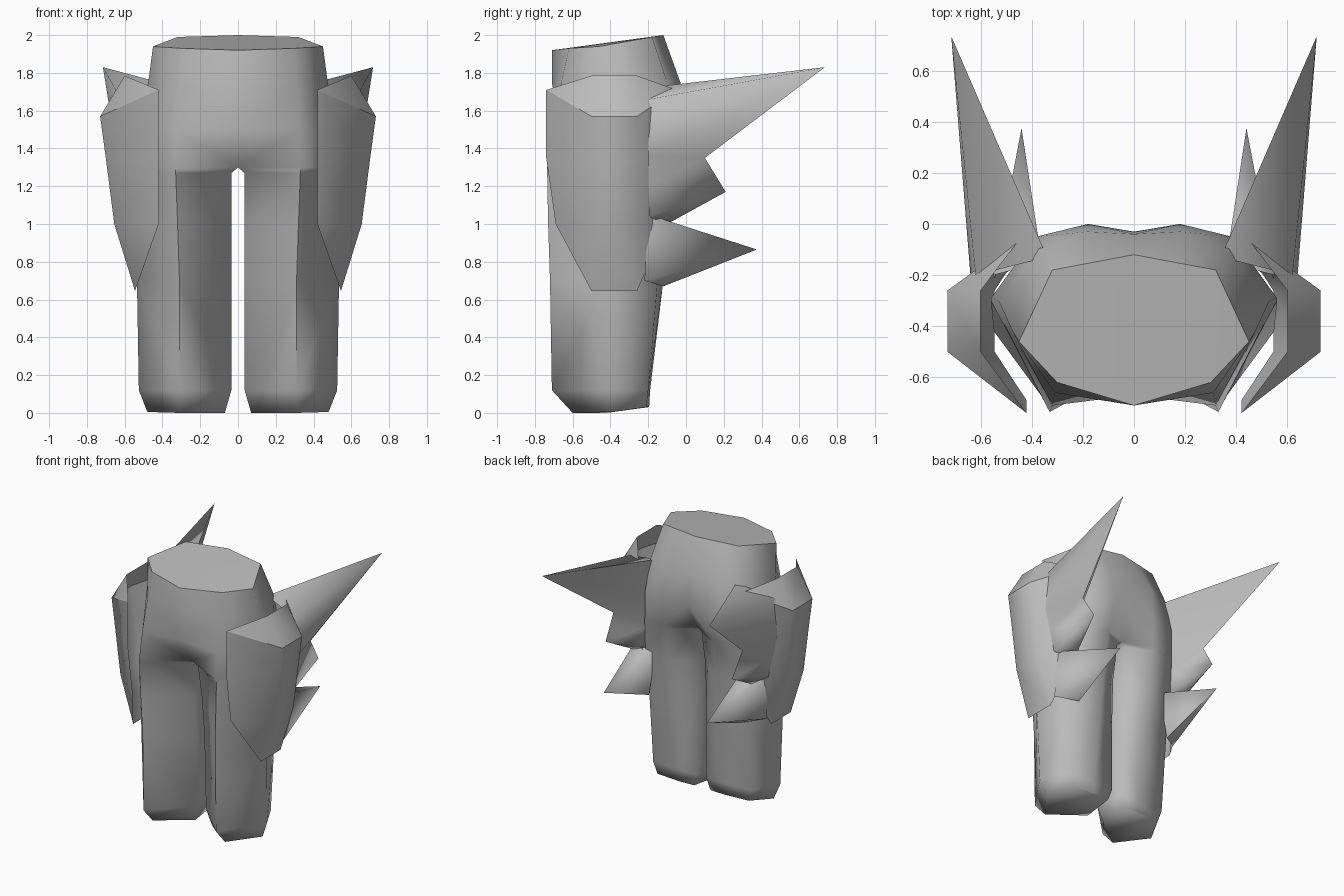
import bpy, bmesh, math

if "Cube" in bpy.data.objects:
    bpy.data.objects.remove(bpy.data.objects["Cube"])

grey = bpy.data.materials.new("grey")
grey.diffuse_color = (0.5, 0.5, 0.5, 1)
grey.use_nodes = True
grey.node_tree.nodes["Principled BSDF"].inputs["Base Color"].default_value = grey.diffuse_color


def build(name, verts, faces, angle):
    """Right half as a mesh, mirrored across x, smooth with sharp edges kept."""
    me = bpy.data.meshes.new(name)
    me.from_pydata(verts, [], faces)
    bm = bmesh.new()
    bm.from_mesh(me)
    bmesh.ops.remove_doubles(bm, verts=bm.verts, dist=0.0005)
    bmesh.ops.recalc_face_normals(bm, faces=bm.faces)
    bm.to_mesh(me)
    bm.free()
    me.materials.append(grey)
    ob = bpy.data.objects.new(name, me)
    bpy.context.collection.objects.link(ob)
    bpy.ops.object.select_all(action='DESELECT')
    ob.select_set(True)
    bpy.context.view_layer.objects.active = ob
    mod = ob.modifiers.new("mirror", 'MIRROR')
    mod.use_clip = True
    bpy.ops.object.modifier_apply(modifier="mirror")
    bpy.ops.object.shade_smooth_by_angle(angle=math.radians(angle))
    return ob


# Trousers: rings of inner front, front, outer, back outer, back, inner back
rings = [
    (0.12, [(.035, -.44), (.31, -.71), (.525, -.40), (.42, -.20), (.20, -.19), (.04, -.19)]),
    (0.70, [(.035, -.46), (.31, -.72), (.535, -.42), (.42, -.15), (.20, -.12), (.04, -.19)]),
    (1.00, [(.035, -.49), (.32, -.73), (.548, -.42), (.43, -.12), (.20, -.08), (.04, -.18)]),
    (1.27, [(.035, -.54), (.33, -.735), (.56, -.30), (.41, -.08), (.20, -.04), (.035, -.14)]),
    (1.30, [(0, -.56), (.33, -.735), (.56, -.29), (.40, -.07), (.20, -.03), (0, -.13)]),
    (1.50, [(0, -.67), (.32, -.71), (.53, -.30), (.385, -.05), (.18, 0), (0, -.03)]),
    (1.75, [(0, -.71), (.31, -.66), (.475, -.42), (.37, -.10), (.18, -.03), (0, -.04)]),
]
sole = [(.07, -.42, 0), (.31, -.60, 0), (.48, -.385, .005),
        (.39, -.21, .03), (.20, -.195, .03), (.07, -.20, .03)]
waist = [(0, -.71, 1.92), (.30, -.62, 1.93), (.45, -.46, 1.94),
         (.32, -.18, 1.99), (.16, -.15, 1.995), (0, -.12, 2.0)]
rings = [sole] + [[(x, y, z) for x, y in pts] for z, pts in rings] + [waist]
verts = [p for r in rings for p in r]
faces = [tuple(range(6))]                           # sole
for i in range(len(rings) - 1):
    a, b = i * 6, i * 6 + 6
    for k in range(6 if i < 5 else 5):              # legs closed, hips open at centre
        n = (k + 1) % 6
        faces.append((a + k, a + n, b + n, b + k))
build("trousers", verts, faces, 89)

# Waist cover
cover = [(0, 1, 5), (1, 2, 3), (1, 3, 4), (1, 4, 5)]
build("waist_cover", waist, cover, 30)

# Hip guards: folded shell, columns are front edge, two outer ridges, back edge
collar = [(.42, -.74, 1.71), (.60, -.50, 1.785), (.60, -.26, 1.785), (.44, -.05, 1.71)]
rows = [
    [(.42, -.74, 1.71), (.73, -.50, 1.57), (.73, -.26, 1.57), (.44, -.05, 1.71)],
    [(.42, -.74, 1.35), (.70, -.50, 1.35), (.70, -.26, 1.35), (.44, -.06, 1.35)],
    [(.42, -.69, 1.00), (.655, -.50, 1.00), (.655, -.26, 1.00), (.44, -.10, 1.00)],
]
low = [(.545, -.50, .645), (.545, -.26, .645)]
verts = [p for r in rows for p in r] + low
faces = [(i * 4 + k, i * 4 + k + 1, i * 4 + k + 5, i * 4 + k + 4) for i in range(2) for k in range(3)]
faces += [(8, 9, 12), (9, 10, 13, 12), (10, 11, 13)]
build("hip_guard", verts, faces, 80)
build("guard_collar", collar + rows[0][1:3], [(0, 1, 4), (1, 2, 5, 4), (2, 3, 5)], 80)

# Upper double spike: a sharp rear edge between an inner and an outer base line
edge = [(.715, .735, 1.83), (.55, .10, 1.35), (.54, .21, 1.17), (.50, -.10, 1.00)]
inner = [(.34, -.13, 1.73), (.38, -.13, 1.42), (.40, -.13, 1.20), (.42, -.14, 1.03)]
outer = [(.62, -.20, 1.66), (.64, -.20, 1.36), (.60, -.20, 1.20), (.57, -.20, 1.04)]
faces = [(4, 0, 8), (7, 11, 3)]
for k in range(3):
    faces += [(k, k + 1, 5 + k), (k, 5 + k, 4 + k),
              (k, 9 + k, k + 1), (k, 8 + k, 9 + k)]
build("upper_spike", edge + inner + outer, faces, 100)

# Lower spike: four sided point
verts = [(.44, .375, .865), (.36, -.15, 1.03), (.55, -.20, 1.05), (.54, -.22, .70), (.40, -.12, .67)]
build("lower_spike", verts, [(0, 1, 2), (0, 2, 3), (0, 3, 4), (0, 4, 1)], 100)
